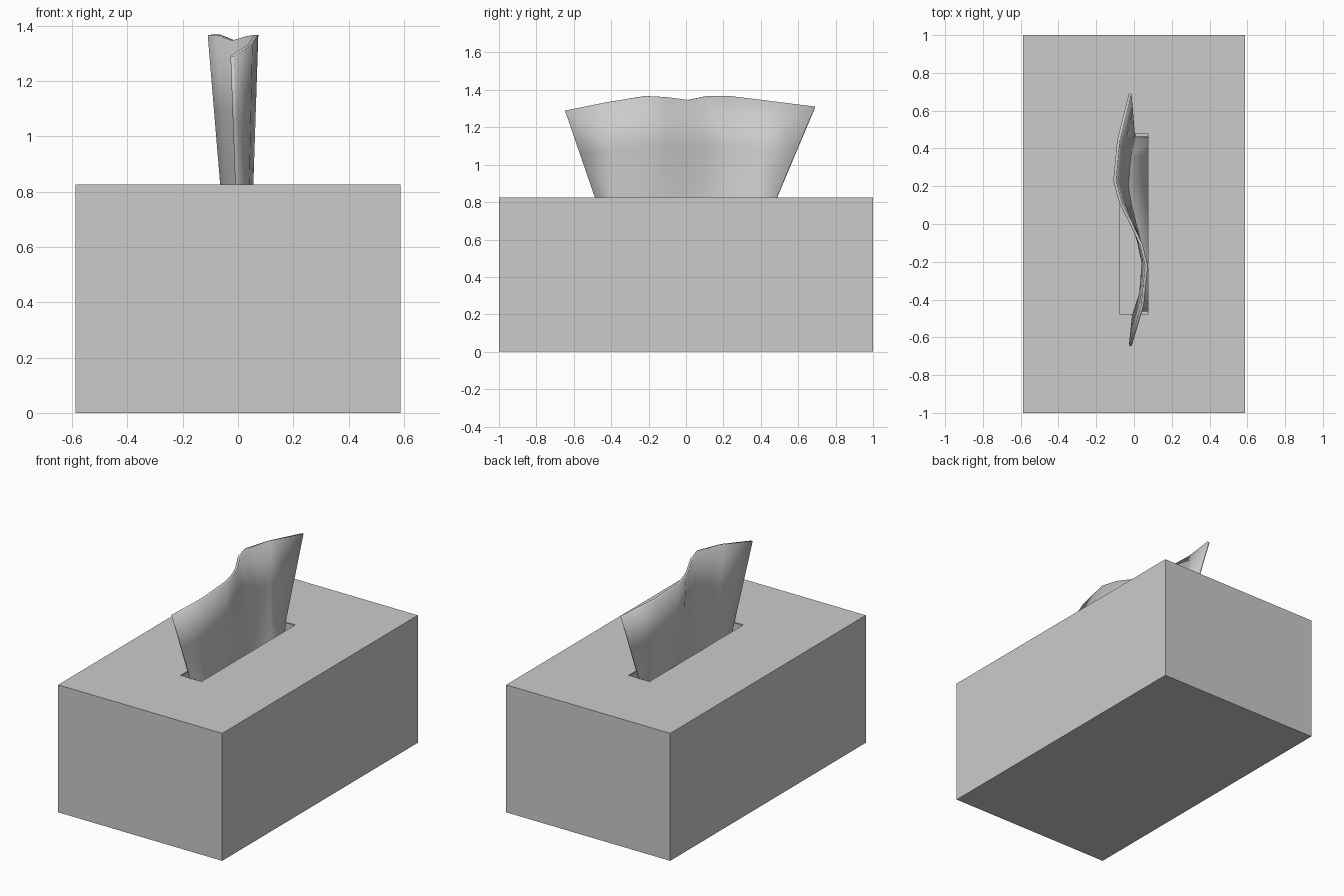
import bpy, bmesh

if "Cube" in bpy.data.objects:
    bpy.data.objects.remove(bpy.data.objects["Cube"])

HX, HY, H = 0.587, 1.0, 0.825      # box half width, half length, height
SX, SY = 0.075, 0.48               # slot half width, half length


def add_object(name, bm, thickness, offset):
    bmesh.ops.recalc_face_normals(bm, faces=bm.faces)
    mesh = bpy.data.meshes.new(name)
    bm.to_mesh(mesh)
    bm.free()
    obj = bpy.data.objects.new(name, mesh)
    bpy.context.collection.objects.link(obj)
    mod = obj.modifiers.new("thickness", 'SOLIDIFY')
    mod.thickness, mod.offset = thickness, offset
    return obj


# Hollow carton with a rectangular slot in the lid
bm = bmesh.new()


def ring(hx, hy, z):
    return [bm.verts.new((sx * hx, sy * hy, z))
            for sx, sy in ((-1, -1), (1, -1), (1, 1), (-1, 1))]


rings = [ring(HX, HY, 0), ring(HX, HY, H), ring(SX, SY, H)]
bm.faces.new(rings[0][::-1])
for low, high in zip(rings, rings[1:]):
    for i in range(4):
        j = (i + 1) % 4
        bm.faces.new((low[i], low[j], high[j], high[i]))
# normals follow the winding: outward, so thickness grows inward
add_object("carton", bm, 0.008, -1)

# Tissue: S-shaped sheet flaring upward, its lower part folding inside the box
top = [(-0.02, -0.645, 1.29), (0.045, -0.43, 1.333), (0.066, -0.22, 1.367),
       (0.038, -0.11, 1.362), (-0.018, 0.01, 1.346), (-0.07, 0.11, 1.367),
       (-0.102, 0.23, 1.367), (-0.082, 0.44, 1.342), (-0.02, 0.69, 1.31)]
rim = [(-0.003, -0.485), (0.034, -0.38), (0.048, -0.21), (0.026, -0.10),
       (-0.005, 0.0), (-0.035, 0.10), (-0.057, 0.21), (-0.042, 0.38), (-0.003, 0.485)]
mouth = [(x, y, H) for x, y in rim]
upper = [tuple((a + b) / 2 for a, b in zip(p, q)) for p, q in zip(top, mouth)]
under = [(x * 0.8 + 0.01, y * 0.95, H - 0.09) for x, y in rim]
fold = [(x * 0.5 + 0.12, y * 0.95, H - 0.17) for x, y in rim]

bm = bmesh.new()
rows = [[bm.verts.new(p) for p in row] for row in (top, upper, mouth, under, fold)]
for a, b in zip(rows, rows[1:]):
    for i in range(len(a) - 1):
        bm.faces.new((a[i], a[i + 1], b[i + 1], b[i]))
tissue = add_object("tissue", bm, 0.015, 0)
bpy.context.view_layer.objects.active = tissue
tissue.select_set(True)
bpy.ops.object.shade_smooth_by_angle(angle=0.7)
